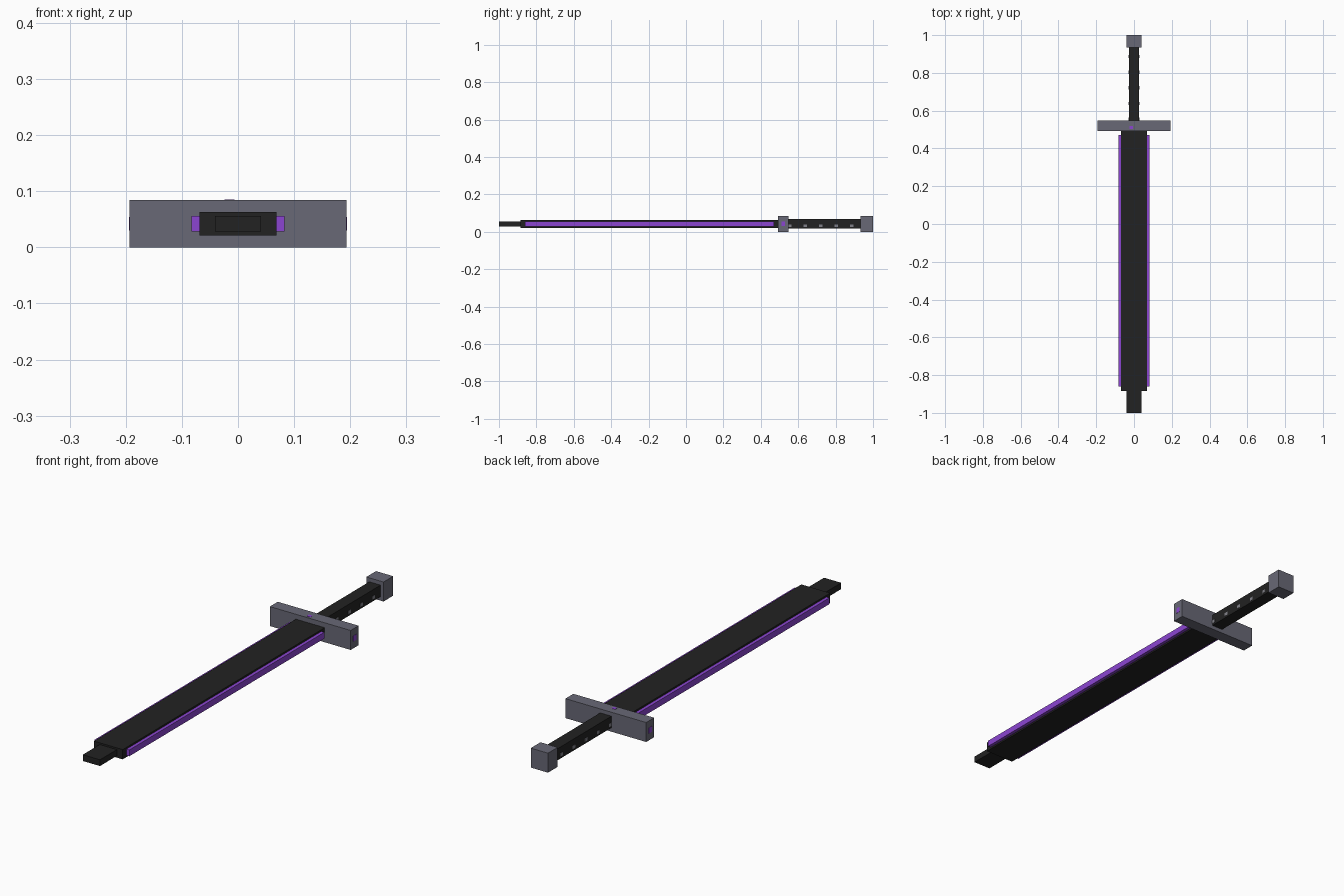
import bpy
from mathutils import Vector

cube = bpy.data.objects.get("Cube")
if cube:
    bpy.data.objects.remove(cube, do_unlink=True)


def make_material(name, rgb):
    mat = bpy.data.materials.new(name)
    mat.use_nodes = True
    colour = (*rgb, 1)
    mat.diffuse_color = colour
    mat.node_tree.nodes["Principled BSDF"].inputs["Base Color"].default_value = colour
    return mat


black = make_material("charcoal black", (0.016, 0.016, 0.016))
grey = make_material("slate grey", (0.14, 0.14, 0.18))
purple = make_material("glowing purple", (0.26, 0.06, 0.64))
silver = make_material("pale grey", (0.22, 0.22, 0.25))


def box(name, low, high, mat):
    """Flat-shaded box between two opposite corners."""
    low, high = Vector(low), Vector(high)
    bpy.ops.mesh.primitive_cube_add(size=1, location=(low + high) / 2)
    obj = bpy.context.object
    obj.name = name
    obj.data.name = name
    for v in obj.data.vertices:
        v.co *= high - low
    obj.data.materials.append(mat)
    return obj


MID = 0.042  # height of the sword's long axis


def centred(name, half_x, half_z, y0, y1, mat):
    return box(name, (-half_x, y0, MID - half_z), (half_x, y1, MID + half_z), mat)


# Blade with its narrow stepped tip
centred("blade", 0.069, 0.021, -0.885, 0.5, black)
centred("blade_tip", 0.041, 0.0135, -1.0, -0.88, black)

# Hilt
centred("guard", 0.193, 0.042, 0.493, 0.547, grey)
centred("grip", 0.027, 0.025, 0.54, 0.94, black)
centred("pommel", 0.041, 0.042, 0.934, 1.0, grey)

for side, label in ((1, "left"), (-1, "right")):
    # Purple cutting edges along the blade
    xs = sorted((side * 0.06, side * 0.083))
    box(f"blade_edge_{label}", (xs[0], -0.86, MID - 0.0135),
        (xs[1], 0.47, MID + 0.0135), purple)

    # Small inlays on the ends of the guard
    xs = sorted((side * 0.192, side * 0.194))
    box(f"guard_inlay_{label}", (xs[0], 0.51, MID - 0.012),
        (xs[1], 0.53, MID + 0.012), purple)

    # Row of studs low on the grip
    xs = sorted((side * 0.026, side * 0.028))
    for i in range(5):
        y = 0.555 + i * 0.083
        box(f"grip_stud_{label}_{i + 1}", (xs[0], y - 0.009, 0.026),
            (xs[1], y + 0.009, 0.04), silver)

# Small inlay on top of the guard
box("guard_top_inlay", (-0.024, 0.503, 0.083), (-0.006, 0.518, 0.085), purple)
